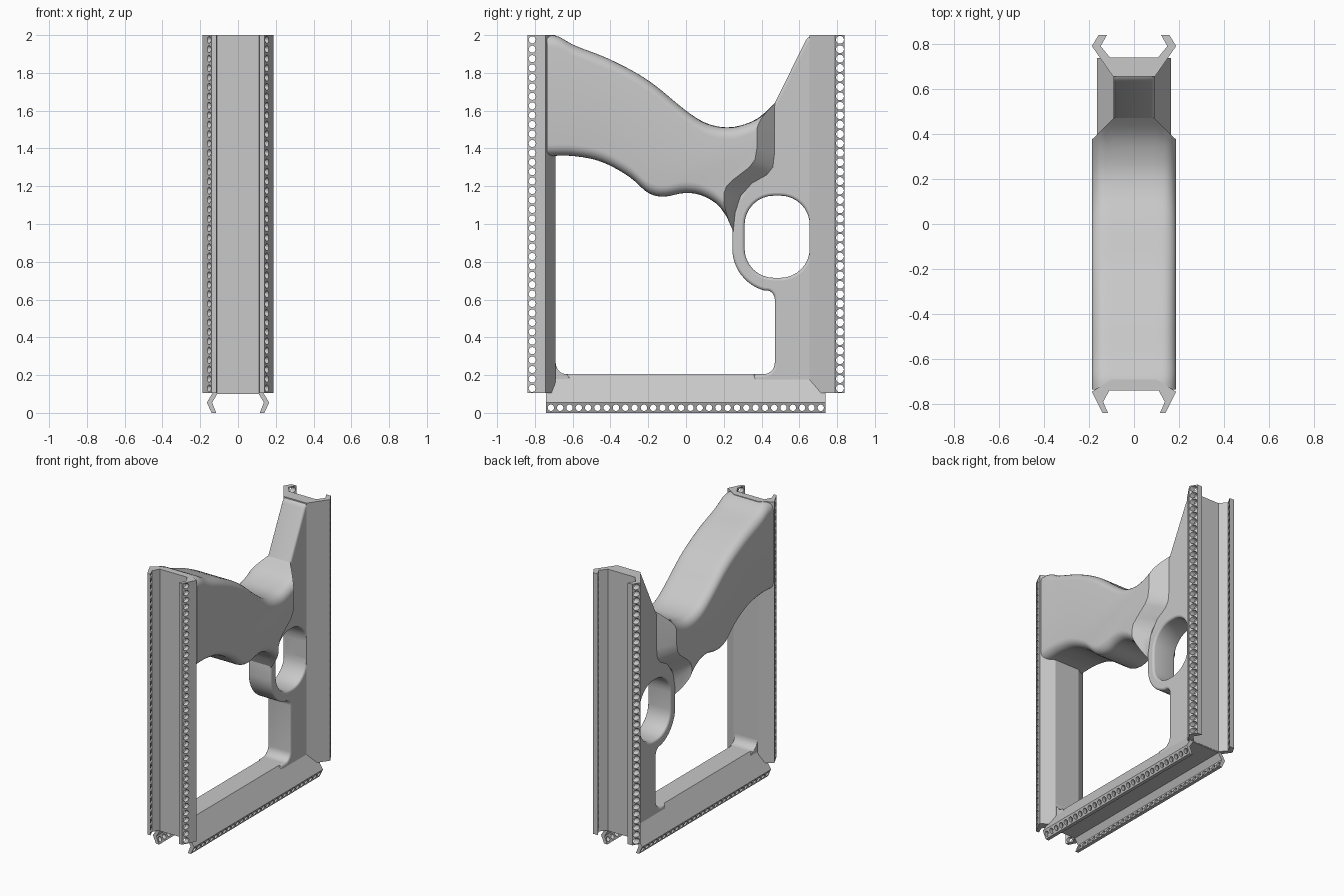
import bpy, bmesh
from math import sin, cos, pi
from mathutils import Matrix

if "Cube" in bpy.data.objects:
    bpy.data.objects.remove(bpy.data.objects["Cube"])

grey = bpy.data.materials.new("plain grey")
grey.use_nodes = True
grey.diffuse_color = (0.58, 0.58, 0.58, 1)
grey.node_tree.nodes["Principled BSDF"].inputs["Base Color"].default_value = (0.58, 0.58, 0.58, 1)


def activate(ob):
    bpy.ops.object.select_all(action="DESELECT")
    ob.select_set(True)
    bpy.context.view_layer.objects.active = ob


def finish(name, bm):
    bmesh.ops.recalc_face_normals(bm, faces=bm.faces)
    me = bpy.data.meshes.new(name)
    bm.to_mesh(me)
    bm.free()
    ob = bpy.data.objects.new(name, me)
    bpy.context.collection.objects.link(ob)
    me.materials.append(grey)
    return ob


def smooth(ob):
    activate(ob)
    bpy.ops.object.shade_smooth_by_angle(angle=0.6)


def loft(name, rings):
    bm = bmesh.new()
    loops = [[bm.verts.new(p) for p in ring] for ring in rings]
    for a, b in zip(loops, loops[1:]):
        for i in range(len(a)):
            bm.faces.new((a[i - 1], a[i], b[i], b[i - 1]))
    bm.faces.new(loops[0])
    bm.faces.new(loops[-1])
    return finish(name, bm)


def rail(name, half, place, lo, hi, row, count, radius):
    """Mirrored channel profile with a row of round holes through both lips."""
    outline = half + [(-x, d) for x, d in reversed(half)]
    ob = loft(name, [[place(x, d, l) for x, d in outline] for l in (lo, hi)])
    bm = bmesh.new()
    step = (hi - lo) / count
    for i in range(count):
        at = Matrix.Translation(place(0, row, lo + (i + 0.5) * step))
        bmesh.ops.create_cone(bm, cap_ends=True, segments=14, radius1=radius, radius2=radius,
                              depth=0.6, matrix=at @ Matrix.Rotation(pi / 2, 4, "Y"))
    cutter = finish(name + "_cutter", bm)
    cutter.hide_render = True
    activate(ob)
    mod = ob.modifiers.new("holes", "BOOLEAN")
    mod.operation, mod.solver, mod.object = "DIFFERENCE", "EXACT", cutter
    bpy.ops.object.modifier_apply(modifier=mod.name)
    bpy.data.objects.remove(cutter)


def upright(x, d, l):
    return (x, d, l)


def lying(x, d, l):
    return (x, l, d)


# Channel rails on three sides of the frame
rail("front_rail", [(.1, -.69), (.187, -.745), (.165, -.79), (.14, -.84), (.115, -.84),
                    (.137, -.79), (.11, -.74)], upright, .105, 2, -.814, 38, .019)
rail("back_rail", [(.093, .655), (.187, .79), (.157, .84), (.12, .84), (.148, .79),
                   (.107, .74)], upright, .105, 2, .815, 38, .021)
rail("bottom_rail", [(.075, .205), (.165, .055), (.14, 0), (.115, 0), (.137, .055),
                     (.11, .1)], lying, -.74, .738, .027, 30, .017)


def arc(cy, cz, r, a0, a1, n=8):
    steps = [(a0 + (a1 - a0) * i / n) * pi / 180 for i in range(n + 1)]
    return [(cy + r * cos(a), cz + r * sin(a)) for a in steps]


def plate(name, outlines, half, bevel):
    """Flat sheet in the side plane, filled between its outlines, with soft edges."""
    cu = bpy.data.curves.new(name, "CURVE")
    cu.dimensions, cu.fill_mode = "2D", "BOTH"
    cu.extrude, cu.bevel_depth, cu.bevel_resolution = half - bevel, bevel, 2
    cu.offset = -bevel
    for pts in outlines:
        sp = cu.splines.new("POLY")
        sp.points.add(len(pts) - 1)
        for p, (y, z) in zip(sp.points, pts):
            p.co = (y, z, 0, 1)
        sp.use_cyclic_u = True
    ob = bpy.data.objects.new(name, cu)
    bpy.context.collection.objects.link(ob)
    ob.matrix_world = Matrix(((0, 0, 1, 0), (1, 0, 0, 0), (0, 1, 0, 0), (0, 0, 0, 1)))
    cu.materials.append(grey)
    activate(ob)
    bpy.ops.object.convert(target="MESH")
    smooth(bpy.context.object)


# Rear web with the finger loop
web = [(.73, .15), (.36, .15), (.36, .205)]
web += arc(.41, .265, .06, 270, 360)
web += arc(.42, .6, .05, 0, 75)
web += arc(.475, .87, .23, 255, 180, 12)
web += [(.246, 1), (.27, 1.12), (.35, 1.24), (.42, 1.32), (.42, 1.55), (.47, 1.64)]
web += arc(.685, 1.94, .06, 155, 90, 6) + [(.73, 2)]
loop = (arc(.5, .995, .155, 0, 90) + arc(.465, .995, .155, 90, 180)
        + arc(.465, .87, .155, 180, 270) + arc(.5, .87, .155, 270, 360))
plate("rear_web", [web, loop], .092, .014)

# Fillet in the front lower corner
plate("front_corner_fillet", [[(-.72, .16), (-.72, .265)] + arc(-.63, .265, .06, 180, 270)
                              + [(-.6, .16)]], .09, .004)


def height(pts, y):
    """Smooth curve through points that run along y."""
    y = min(max(y, pts[0][0]), pts[-1][0])
    i = max(k for k in range(len(pts) - 1) if pts[k][0] <= y)

    def slope(k):
        a, b = pts[max(k - 1, 0)], pts[min(k + 1, len(pts) - 1)]
        return (b[1] - a[1]) / (b[0] - a[0])
    (y0, z0), (y1, z1) = pts[i], pts[i + 1]
    w = y1 - y0
    t = (y - y0) / w
    return (z0 * (1 + 2 * t) * (1 - t) ** 2 + z1 * t * t * (3 - 2 * t)
            + w * t * (1 - t) * (slope(i) * (1 - t) - slope(i + 1) * t))


# Hand grip: rounded cross-section, chamfered back to the thinner web
top = [(-.735, 2), (-.68, 1.995), (-.6, 1.95), (-.4, 1.87), (-.2, 1.76), (0, 1.6), (.1, 1.535),
       (.22, 1.51), (.32, 1.53), (.4, 1.57), (.47, 1.64)]
under = [(-.735, 1.36), (-.6, 1.36), (-.45, 1.33), (-.3, 1.25), (-.2, 1.165), (-.12, 1.145),
         (0, 1.165), (.1, 1.145), (.2, 1.07), (.25, .96)]
edge_outer = [(.375, 1.4), (.365, 1.34), (.335, 1.3), (.25, 1.235), (.215, 1.2), (.2, 1.16)]
edge_inner = [(.47, 1.37), (.462, 1.3), (.43, 1.26), (.35, 1.215), (.29, 1.15), (.26, 1.06)]


def mix(a, b, t):
    return a + (b - a) * t


def grip_ring(x, inset):
    s = (abs(x) - .09) / .097
    y_top, y_under = mix(.47, .375, s), mix(.25, .2, s)
    n = 36
    ring = []
    for i in range(n + 1):
        y = mix(-.735, y_top, i / n)
        ring.append((x, y, height(top, y) - inset))
    for (yi, zi), (yo, zo) in zip(edge_inner, edge_outer):
        ring.append((x, mix(yi, yo, s), mix(zi, zo, s)))
    for i in range(n + 1):
        y = mix(y_under, -.735, i / n)
        ring.append((x, y, height(under, y) + inset))
    return ring


half = [(.09, 0)]
for i in range(7):
    a = i / 6 * pi / 2
    half.append((.127 + .06 * sin(a), .06 * (1 - cos(a))))
rings = [grip_ring(-x, d) for x, d in reversed(half)] + [grip_ring(x, d) for x, d in half]
smooth(loft("hand_grip", rings))
